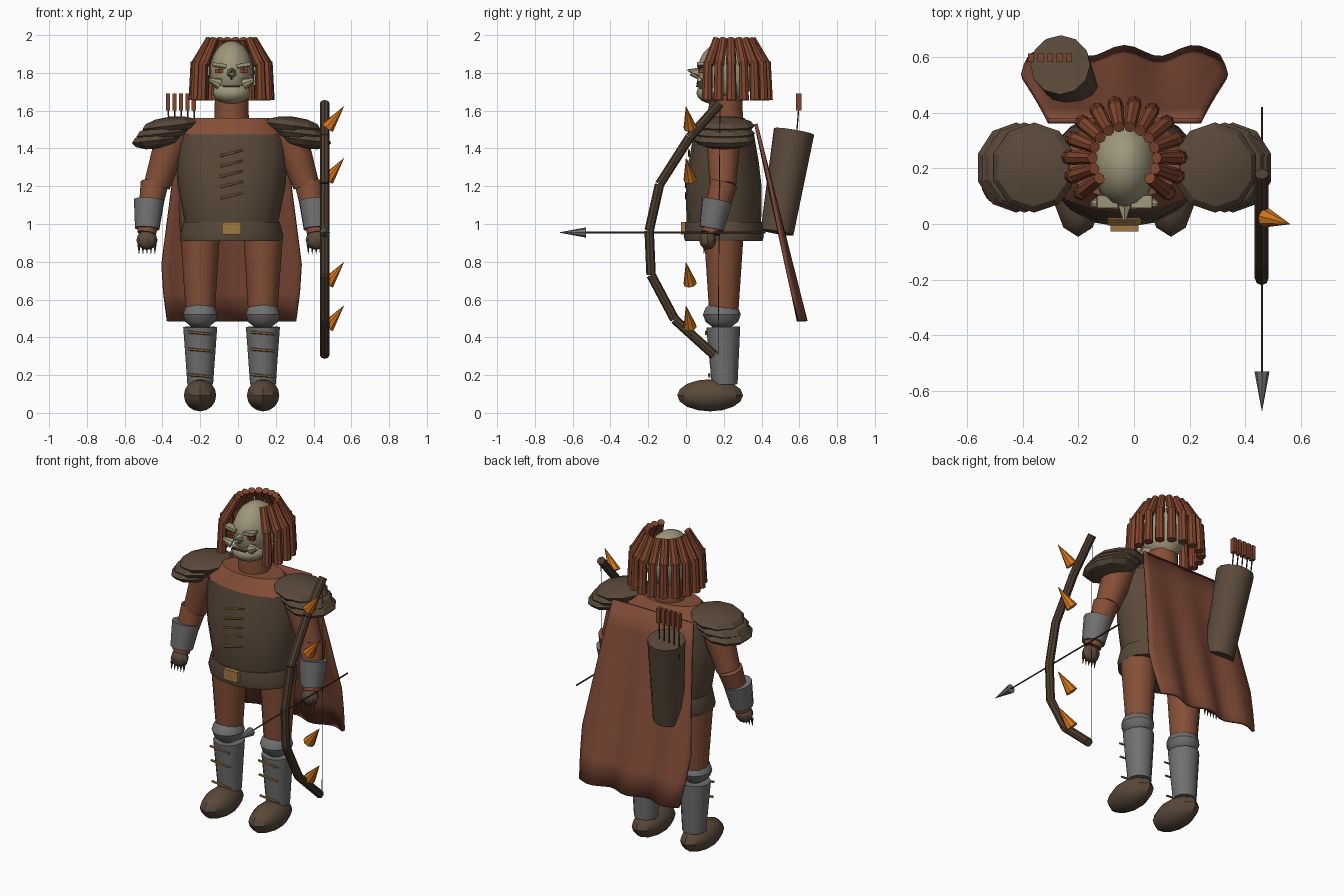
import bpy, bmesh, math
from mathutils import Matrix, Vector

if "Cube" in bpy.data.objects:
    bpy.data.objects.remove(bpy.data.objects["Cube"])

CX, CY = -0.034, 0.2  # body axis


def srgb(r, g, b):
    return tuple((c / 255 / 12.92 if c < 10 else ((c / 255 + 0.055) / 1.055) ** 2.4)
                 for c in (r, g, b)) + (1.0,)


COLOURS = {
    "skin": (133, 79, 55), "cape_cloth": (125, 73, 54), "leather": (90, 73, 58),
    "metal": (112, 112, 113), "brass": (160, 122, 66), "orange_horn": (212, 118, 30),
    "pale_face": (160, 152, 124), "hair": (130, 70, 47), "red_eye": (140, 62, 38),
    "dark_wood": (76, 60, 47)}
MATS = {}
for key, rgb in COLOURS.items():
    MATS[key] = bpy.data.materials.new(key)
    MATS[key].diffuse_color = srgb(*rgb)


def finish(name, bm, mat, angle=35):
    bmesh.ops.recalc_face_normals(bm, faces=bm.faces)
    me = bpy.data.meshes.new(name)
    bm.to_mesh(me)
    bm.free()
    me.materials.append(MATS[mat])
    me.shade_smooth()
    me.set_sharp_from_angle(angle=math.radians(angle))
    ob = bpy.data.objects.new(name, me)
    bpy.context.collection.objects.link(ob)
    return ob


def tube(name, p0, p1, r0, r1, mat, sides=12):
    """Tapered cylinder between two points."""
    p0, p1 = Vector(p0), Vector(p1)
    d = p1 - p0
    bm = bmesh.new()
    m = Matrix.Translation((p0 + p1) / 2) @ d.to_track_quat('Z', 'Y').to_matrix().to_4x4()
    bmesh.ops.create_cone(bm, cap_ends=True, segments=sides, radius1=r0, radius2=r1,
                          depth=d.length, matrix=m)
    return finish(name, bm, mat)


def ball(name, c, r, mat, u=12, v=8, tilt=0, angle=35):
    bm = bmesh.new()
    m = Matrix.Translation(c) @ Matrix.Rotation(tilt, 4, 'Y') @ Matrix.Diagonal((*r, 1))
    bmesh.ops.create_uvsphere(bm, u_segments=u, v_segments=v, radius=1, matrix=m)
    return finish(name, bm, mat, angle)


def box(name, c, size, mat, tilt=0):
    bm = bmesh.new()
    m = Matrix.Translation(c) @ Matrix.Rotation(tilt, 4, 'Y') @ Matrix.Diagonal((*size, 1))
    bmesh.ops.create_cube(bm, size=1, matrix=m)
    return finish(name, bm, mat)


def loft(name, rings, mat, sides=16):
    """Stack of ellipses (z, rx, ry) about the body axis."""
    bm = bmesh.new()
    loops = []
    for z, rx, ry in rings:
        loops.append([bm.verts.new((CX + rx * math.cos(a), CY + ry * math.sin(a), z))
                      for a in (2 * math.pi * i / sides for i in range(sides))])
    for lo, hi in zip(loops, loops[1:]):
        for i in range(sides):
            j = (i + 1) % sides
            bm.faces.new((lo[i], lo[j], hi[j], hi[i]))
    bm.faces.new(loops[0])
    bm.faces.new(loops[-1])
    return finish(name, bm, mat)


# Torso
loft("vest", [(0.93, .23, .175), (1.0, .245, .198), (1.2, .285, .2),
              (1.33, .295, .185), (1.475, .295, .16)], "leather")
loft("shoulders", [(1.475, .295, .16), (1.56, .2, .11)], "skin")
loft("belt", [(0.91, .27, .205), (0.935, .275, .212), (1.01, .255, .205)], "leather")
box("belt_buckle", (CX, -0.015, .977), (.1, .025, .065), "brass")
tube("neck", (CX, CY + .01, 1.54), (CX, CY + .01, 1.68), .092, .088, "skin")
for i, z in enumerate((1.375, 1.32, 1.265, 1.21, 1.15)):
    y = 0.0 if z < 1.25 else 0.0 + (z - 1.25) * .13
    tube(f"vest_stitch_{i}", (CX - .06, y, z - .014), (CX + .06, y, z + .016),
         .007, .005, "brass", 6)

# Legs and arms, mirrored about the body axis
for s, side in ((-1, "right"), (1, "left")):
    def P(x, y, z):
        return (CX + s * x, y, z)
    ball(side + "_boot", P(.167, .128, .093), (.09, .174, .085), "leather", 10, 8)
    tube(side + "_greave", P(.166, .205, .15), P(.166, .197, .455), .068, .09, "metal")
    ball(side + "_knee_guard", P(.166, .19, .52), (.092, .1, .075), "metal", 12, 6)
    tube(side + "_thigh", P(.165, .2, .5), P(.167, .2, .915), .075, .103, "skin")
    for i, z in enumerate((.42, .33, .195)):
        y = .197 - (.068 + .022 * (z - .15) / .3) - .002
        tube(f"{side}_greave_strap_{i}", (CX + s * .166 - .065, y, z + .008),
             (CX + s * .166 + .065, y, z - .004), .008, .006, "brass", 6)
    tube(side + "_upper_arm", P(.395, .195, 1.205), P(.3, .2, 1.49), .07, .095, "skin")
    tube(side + "_forearm", P(.45, .13, .95), P(.408, .2, 1.215), .05, .074, "skin")
    tube(side + "_bracer", P(.447, .135, .975), P(.437, .165, 1.125), .066, .082, "metal")
    ball(side + "_hand", P(.448, .115, .915), (.056, .045, .052), "leather", 8, 6)
    for i in range(5):
        x = .448 + (i - 2) * .021
        tube(f"{side}_claw_{i}", P(x, .1, .89), P(x, .095, .842), .009, .001, "dark_wood", 5)
    # Overlapping shoulder plates
    for i, (x, z, rx) in enumerate(((.325, 1.52, .155), (.36, 1.48, .152), (.39, 1.445, .145))):
        ball(f"{side}_shoulder_plate_{i}", P(x, .203, z), (rx, .162, .048), "leather",
             10, 6, s * .12, 25)

# Head and face
ball("skull", (CX, .215, 1.805), (.115, .155, .165), "pale_face", 16, 10)
ball("jaw", (CX, .15, 1.695), (.1, .095, .06), "pale_face", 12, 8)
tube("nose", (CX, .075, 1.80), (CX, .008, 1.815), .03, .004, "pale_face", 6)
tube("nose_bridge", (CX, .03, 1.80), (CX, .075, 1.765), .016, .006, "pale_face", 6)
box("mouth", (CX, .062, 1.728), (.09, .02, .008), "dark_wood")
for s, side in ((-1, "right"), (1, "left")):
    box(side + "_eye", (CX + s * .065, .085, 1.81), (.046, .03, .02), "red_eye")
    box(side + "_eye_pupil", (CX + s * .065, .07, 1.81), (.012, .006, .016), "dark_wood")
    box(side + "_brow", (CX + s * .062, .08, 1.843), (.075, .045, .016), "pale_face", -s * .15)
    box(side + "_brow_shadow", (CX + s * .062, .078, 1.83), (.066, .03, .008),
        "dark_wood", -s * .15)
    tube(side + "_cheek", (CX + s * .065, .085, 1.742), (CX + s * .118, .07, 1.765),
         .03, .012, "pale_face", 8)

# Hair locks, two segments each, around the sides and back
N = 14
for i in range(N):
    a = math.radians(-38 + 256 * i / (N - 1))

    def R(r, z):
        return (CX + r * math.cos(a), .235 + r * math.sin(a), z)
    tube(f"hair_lock_top_{i}", R(.115, 1.98), R(.188, 1.845), .021, .028, "hair", 8)
    tube(f"hair_lock_lower_{i}", R(.193, 1.86), R(.2, 1.655), .024, .028, "hair", 8)

# Cape: sloping sheet with folds that deepen towards the hem
bm = bmesh.new()
COLS, ROWS = 21, 8
grid = []
for j in range(ROWS):
    t = j / (ROWS - 1)
    z = 1.53 - 1.045 * t
    half = .275 + .1 * t / .75 if t < .75 else .375 - .035 * (t - .75) / .25
    row = []
    for i in range(COLS):
        x = half * (2 * i / (COLS - 1) - 1)
        y = .37 + .245 * t + .02 * t * math.cos(x * 2 * math.pi / .25)
        row.append(bm.verts.new((CX + x, y, z)))
    grid.append(row)
for j in range(ROWS - 1):
    for i in range(COLS - 1):
        bm.faces.new((grid[j][i], grid[j][i + 1], grid[j + 1][i + 1], grid[j + 1][i]))
cape = finish("cape", bm, "cape_cloth")
solid = cape.modifiers.new("thickness", 'SOLIDIFY')
solid.thickness, solid.offset = .018, 0

# Quiver with spare arrows
tube("quiver", (-.215, .482, .955), (-.265, .572, 1.49), .088, .108, "leather", 12)
for i in range(5):
    x = -.37 + .034 * i
    tube(f"spare_arrow_shaft_{i}", (x + .01, .58, 1.4), (x, .597, 1.62), .004, .004,
         "dark_wood", 6)
    box(f"spare_arrow_fletching_{i}", (x, .597, 1.645), (.022, .03, .09), "hair")

# Bow limbs, string and horn spikes
BX = .459
path = [(.18, 1.64), (.02, 1.46), (-.14, 1.21), (-.195, .965),
        (-.185, .73), (-.06, .495), (.15, .305)]
for i, (a, b) in enumerate(zip(path, path[1:])):
    tube(f"bow_limb_{i}", (BX, *a), (BX, *b), .025, .025, "dark_wood", 8)
tube("bow_string", (BX, .17, .31), (BX, .18, 1.62), .002, .002, "dark_wood", 4)
for i, z in enumerate((1.51, 1.235, .685, .455)):
    tube(f"bow_spike_{i}", (.475, .022, z), (.56, .0, z + .112), .036, .001, "orange_horn", 8)

# Nocked arrow
tube("arrow_shaft", (.46, .42, .955), (.46, -.54, .955), .005, .004, "dark_wood", 6)
tube("arrow_head", (.46, -.53, .955), (.46, -.67, .955), .027, .001, "metal", 8)

for m in bpy.data.materials:
    if m.users and not m.is_grease_pencil:
        m.use_nodes = True
        m.node_tree.nodes["Principled BSDF"].inputs["Base Color"].default_value = m.diffuse_color
